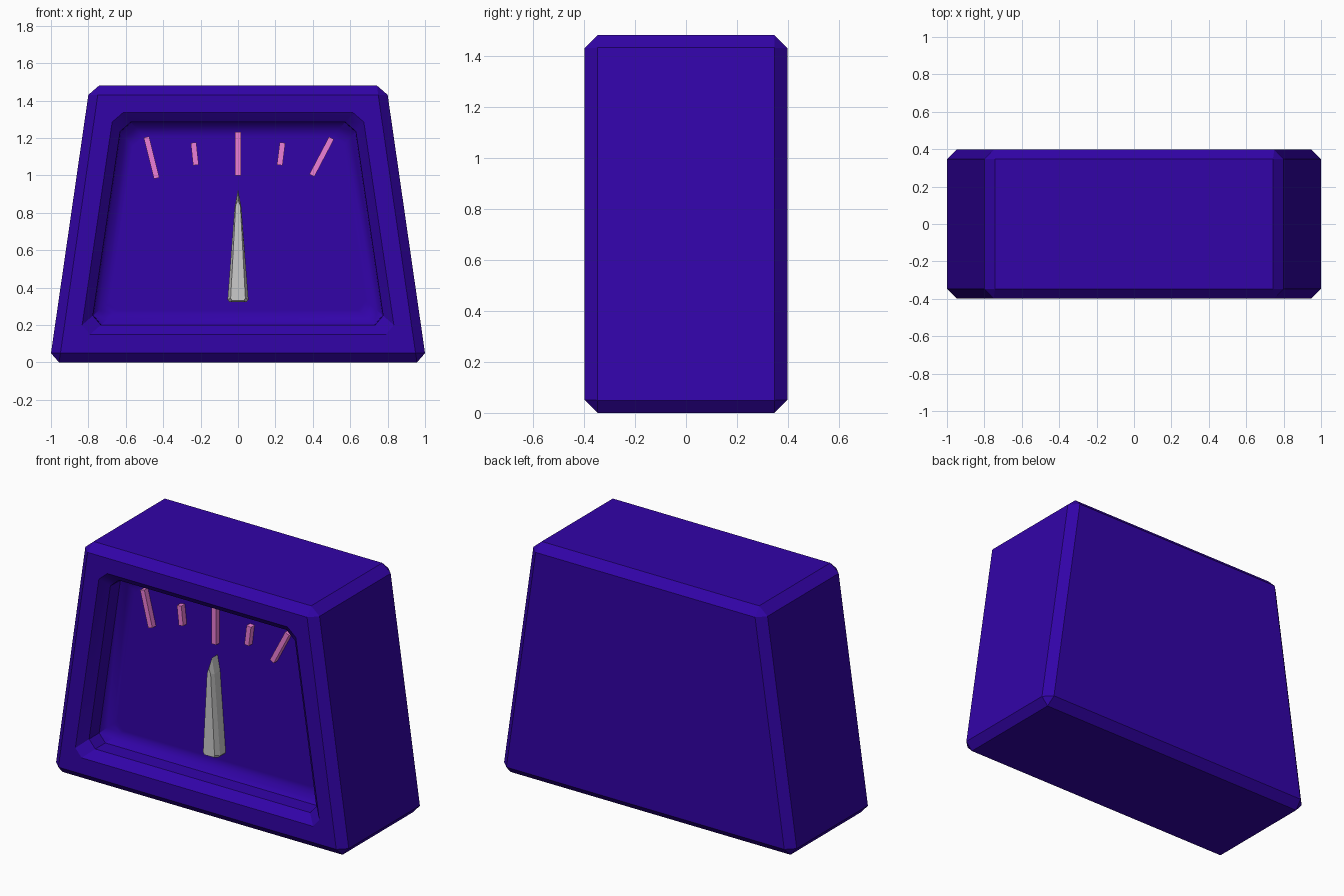
import bpy, bmesh, math
from mathutils import Vector

if "Cube" in bpy.data.objects:
    bpy.data.objects.remove(bpy.data.objects["Cube"])


def material(name, color):
    m = bpy.data.materials.new(name)
    m.diffuse_color = (*color, 1)
    m.use_nodes = True
    m.node_tree.nodes["Principled BSDF"].inputs["Base Color"].default_value = m.diffuse_color
    return m


indigo = material("indigo", (0.032, 0.001, 0.39))
pink = material("pink", (0.85, 0.21, 0.68))


def loft(name, rings, mat=None, bevel=0):
    """Closed solid through rings of (x, y, z) points with equal counts."""
    bm = bmesh.new()
    loops = [[bm.verts.new(p) for p in ring] for ring in rings]
    n = len(rings[0])
    for a, b in zip(loops, loops[1:]):
        for i in range(n):
            j = (i + 1) % n
            bm.faces.new((a[i], a[j], b[j], b[i]))
    bm.faces.new(loops[0])
    bm.faces.new(loops[-1])
    bmesh.ops.recalc_face_normals(bm, faces=bm.faces)
    if bevel:
        bmesh.ops.bevel(bm, geom=bm.edges[:], offset=bevel, segments=1,
                        affect='EDGES')
        bmesh.ops.recalc_face_normals(bm, faces=bm.faces)
    mesh = bpy.data.meshes.new(name)
    bm.to_mesh(mesh)
    bm.free()
    obj = bpy.data.objects.new(name, mesh)
    bpy.context.collection.objects.link(obj)
    if mat:
        mesh.materials.append(mat)
    return obj


def at_depth(profile, y):
    return [(x, y, z) for x, z in profile]


# Housing: chamfered trapezoid block
outline = [(-1.007, 0), (1.007, 0), (0.793, 1.48), (-0.793, 1.48)]
housing = loft("housing", [at_depth(outline, y) for y in (-0.397, 0.397)],
               indigo, bevel=0.05)


# Dial recess: clipped-corner trapezoid with chamfered lip and coved floor
def recess(d, c=0.05):
    w = lambda z: 0.863 - 0.148 * z - d
    zb, zt = 0.15 + d, 1.335 - d
    half = [(w(zb) - c, zb), (w(zb + c), zb + c),
            (w(zt - c), zt - c), (w(zt) - c, zt)]
    return half + [(-x, z) for x, z in reversed(half)]


steps = [(0, -0.6), (0, -0.397), (0.05, -0.345), (0.052, -0.25),
         (0.08, -0.215), (0.11, -0.2), (0.13, -0.2)]
cutter = loft("recess_cutter", [at_depth(recess(d), y) for d, y in steps],
              indigo)
cutter.hide_render = True
cut = housing.modifiers.new("recess", 'BOOLEAN')
cut.operation = 'DIFFERENCE'
cut.solver = 'EXACT'
cut.object = cutter
bpy.context.view_layer.objects.active = housing
housing.select_set(True)
bpy.ops.object.modifier_apply(modifier=cut.name)
bpy.data.objects.remove(cutter)
bpy.ops.object.shade_smooth_by_angle(angle=math.radians(30))

# Scale marks: thin bars from lower to upper end
marks = [((-0.435, 0.985), (-0.49, 1.205)), ((-0.225, 1.055), (-0.238, 1.175)),
         ((0, 1.0), (0, 1.233)), ((0.223, 1.055), (0.238, 1.175)),
         ((0.395, 1.0), (0.5, 1.2))]
for i, (low, high) in enumerate(marks):
    a, b = Vector(low), Vector(high)
    side = (b - a).orthogonal().normalized() * 0.015
    bar = [a - side, a + side, b + side, b - side]
    loft(f"scale_mark_{i + 1}", [at_depth(bar, y) for y in (-0.19, -0.235)], pink)

# Needle: tapered pointer with a narrower front face
base = [(-0.045, 0.322), (0.045, 0.322), (0.056, 0.335), (0.018, 0.83),
        (0, 0.925), (-0.018, 0.83), (-0.056, 0.335)]
front = [(x * 0.7, min(z + 0.008, 0.87)) for x, z in base]
loft("needle", [at_depth(base, -0.19), at_depth(base, -0.255),
                at_depth(front, -0.285)])
